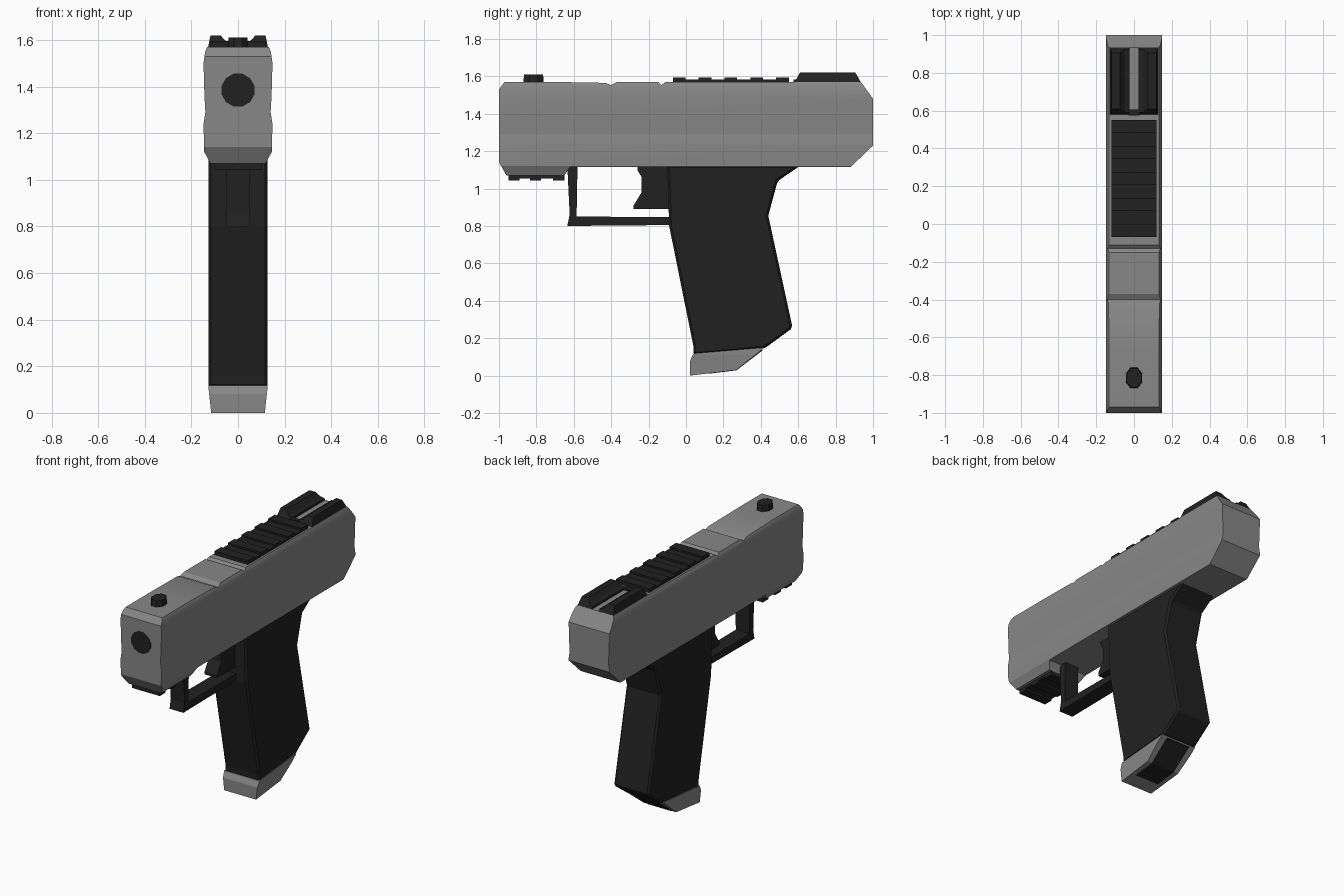
import bpy, bmesh, math
from mathutils import Matrix

if "Cube" in bpy.data.objects:
    bpy.data.objects.remove(bpy.data.objects["Cube"])


def material(name, c):
    m = bpy.data.materials.new(name)
    m.diffuse_color = (*c, 1)
    m.use_nodes = True
    m.node_tree.nodes["Principled BSDF"].inputs["Base Color"].default_value = m.diffuse_color
    return m


GREY = material("steel grey", (0.245, 0.245, 0.245))
DARK = material("matte black", (0.0155, 0.0155, 0.0155))


def finish(name, bm, mat, smooth=False):
    bmesh.ops.recalc_face_normals(bm, faces=bm.faces[:])
    me = bpy.data.meshes.new(name)
    bm.to_mesh(me)
    bm.free()
    me.materials.append(mat)
    ob = bpy.data.objects.new(name, me)
    bpy.context.collection.objects.link(ob)
    if smooth:
        bpy.ops.object.select_all(action='DESELECT')
        ob.select_set(True)
        bpy.context.view_layer.objects.active = ob
        bpy.ops.object.shade_smooth_by_angle(angle=math.radians(25))
    return ob


def half_width(z, widths):
    """Piecewise linear half width at height z."""
    if z <= widths[0][0]:
        return widths[0][1]
    for (z0, w0), (z1, w1) in zip(widths, widths[1:]):
        if z <= z1:
            return w0 + (w1 - w0) * (z - z0) / (z1 - z0)
    return widths[-1][1]


def side_solid(name, profile, widths, mat, smooth=False):
    """Side profile (y, z) widened in x; half width varies with height."""
    bm = bmesh.new()
    rows = [[bm.verts.new((s, y, z)) for y, z in profile] for s in (-1, 1)]
    bm.faces.new(rows[0])
    bm.faces.new(rows[1][::-1])
    n = len(profile)
    for i in range(n):
        j = (i + 1) % n
        bm.faces.new((rows[0][i], rows[0][j], rows[1][j], rows[1][i]))
    for z, _ in widths[1:-1]:
        bmesh.ops.bisect_plane(bm, geom=bm.verts[:] + bm.edges[:] + bm.faces[:],
                               plane_co=(0, 0, z), plane_no=(0, 0, 1))
    for v in bm.verts:
        v.co.x *= half_width(v.co.z, widths)
    return finish(name, bm, mat, smooth)


def const(w):
    return [(0, w), (2, w)]


def box(y0, y1, z0, z1):
    return [(y0, z0), (y1, z0), (y1, z1), (y0, z1)]


# Slide with two shallow grooves across the top
side_solid("slide", [(-1, 1.29), (1, 1.29), (1, 1.48), (0.935, 1.57),
                     (-0.11, 1.57), (-0.13, 1.553), (-0.15, 1.57),
                     (-0.37, 1.57), (-0.40, 1.553), (-0.43, 1.565),
                     (-0.7, 1.57), (-0.97, 1.57), (-1, 1.53)],
           [(1.29, 0.14), (1.36, 0.144), (1.5, 0.148), (1.55, 0.141), (1.57, 0.132)],
           GREY, True)

# Frame with the deeper nose in front of the trigger guard
side_solid("frame", [(-1, 1.29), (-1, 1.14), (-0.96, 1.07), (-0.65, 1.07),
                     (-0.62, 1.115), (0.88, 1.115), (1, 1.23), (1, 1.29)],
           [(1.07, 0.118), (1.12, 0.145), (1.24, 0.148), (1.29, 0.14)], GREY, True)

# Muzzle bore disc
bm = bmesh.new()
bmesh.ops.create_cone(bm, cap_ends=True, segments=12, radius1=0.073, radius2=0.073, depth=0.008,
                      matrix=Matrix.Translation((0, -0.997, 1.385)) @ Matrix.Rotation(math.pi / 2, 4, 'X')
                      @ Matrix.Rotation(math.pi / 12, 4, 'Z'))
finish("muzzle_bore", bm, DARK)

# Front sight
bm = bmesh.new()
bmesh.ops.create_cone(bm, cap_ends=True, segments=8, radius1=0.06, radius2=0.055, depth=0.05,
                      matrix=Matrix.Translation((0, -0.815, 1.585)) @ Matrix.Diagonal((0.8, 1.0, 1, 1))
                      @ Matrix.Rotation(math.pi / 8, 4, 'Z'))
finish("front_sight", bm, DARK)

# Ribbed top plate: stepped profile
ribs = [(0.55, 1.56), (-0.07, 1.56)]
for i in range(5):
    y = -0.07 + i * 0.138
    ribs += [(y, 1.595), (y + 0.068, 1.595)]
    if i < 4:
        ribs += [(y + 0.068, 1.583), (y + 0.138, 1.583)]
side_solid("ribbed_plate", ribs, const(0.12), DARK)

# Rear sight rails: cross-section run along y, ends sloped with height
section = [(0.13, 1.56), (0.118, 1.62), (0.075, 1.62), (0.05, 1.592), (0.025, 1.585), (0.025, 1.56)]
for side, label in ((-1, "left"), (1, "right")):
    bm = bmesh.new()
    ends = []
    for front in (True, False):
        ends.append([bm.verts.new((side * x, 0.575 + (z - 1.56) * 0.58 if front
                                   else 0.94 - (z - 1.56) * 0.58, z)) for x, z in section])
    bm.faces.new(ends[0])
    bm.faces.new(ends[1][::-1])
    for i in range(6):
        j = (i + 1) % 6
        bm.faces.new((ends[0][i], ends[0][j], ends[1][j], ends[1][i]))
    finish("rear_sight_" + label, bm, DARK)
side_solid("rear_sight_bridge", box(0.575, 0.605, 1.56, 1.583), const(0.03), DARK)

# Accessory rail under the nose
side_solid("rail_base", box(-0.95, -0.65, 1.055, 1.08), const(0.10), DARK)
for i in range(3):
    y = (-0.95, -0.835, -0.71)[i]
    side_solid("rail_tooth_%d" % (i + 1), box(y, y + 0.06, 1.043, 1.06), const(0.10), DARK)

# Grip
grip = side_solid("grip", [(-0.10, 1.125), (-0.09, 0.8), (0.04, 0.155), (0.04, 0.11),
                           (0.42, 0.145), (0.57, 0.255), (0.44, 0.855), (0.49, 1.04),
                           (0.615, 1.125)], const(0.127), DARK)
bev = grip.modifiers.new("edges", 'BEVEL')
bev.width = 0.012
bev.segments = 1

# Magazine base with black floor plates
side_solid("magazine_base", [(0.04, 0.118), (0.022, 0.08), (0.022, 0), (0.27, 0.03), (0.42, 0.15)],
           [(0, 0.115), (0.11, 0.127), (0.15, 0.127)], GREY)
side_solid("floor_plate", [(0.12, 0.010), (0.27, 0.028), (0.41, 0.135),
                           (0.41, 0.142), (0.27, 0.035), (0.12, 0.017)], const(0.085), DARK)

# Trigger guard and trigger
side_solid("trigger_guard", [(-0.635, 1.13), (-0.58, 1.13), (-0.585, 0.85), (-0.09, 0.848),
                             (-0.08, 0.805), (-0.635, 0.80), (-0.622, 0.86)], const(0.05), DARK)
side_solid("trigger", [(-0.26, 1.13), (-0.26, 1.10), (-0.237, 1.06), (-0.237, 0.98), (-0.28, 0.91),
                       (-0.28, 0.89), (-0.08, 0.89), (-0.08, 1.13)], const(0.045), DARK)
